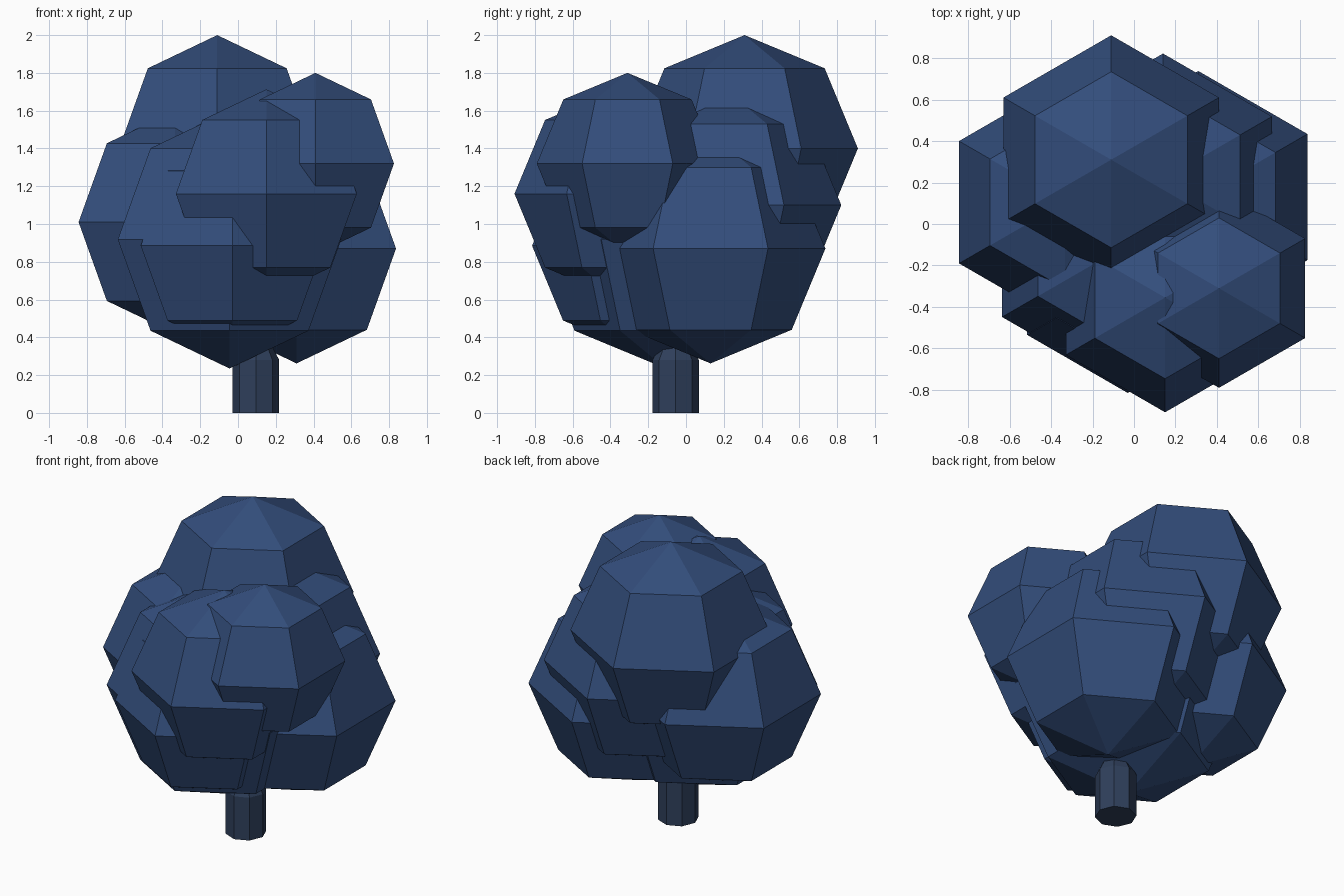
import bpy
import bmesh
import math

if "Cube" in bpy.data.objects:
    bpy.data.objects.remove(bpy.data.objects["Cube"])


def material(name, colour):
    m = bpy.data.materials.new(name)
    m.diffuse_color = (*colour, 1)
    m.use_nodes = True
    m.node_tree.nodes["Principled BSDF"].inputs["Base Color"].default_value = m.diffuse_color
    return m


leaf_blue = material("leaf blue", (0.033, 0.075, 0.200))
bark_blue = material("bark slate blue", (0.028, 0.050, 0.105))


def add_object(name, bm, mat):
    bmesh.ops.recalc_face_normals(bm, faces=bm.faces)
    mesh = bpy.data.meshes.new(name)
    bm.to_mesh(mesh)
    bm.free()
    mesh.materials.append(mat)
    ob = bpy.data.objects.new(name, mesh)
    bpy.context.collection.objects.link(ob)
    return ob


def leaf_ball(name, centre, radius):
    """Six-sided, four-band faceted ball with corners on the y axis."""
    bm = bmesh.new()
    bmesh.ops.create_uvsphere(bm, u_segments=6, v_segments=4, radius=radius)
    add_object(name, bm, leaf_blue).location = centre


# Foliage: overlapping faceted balls
for name, centre, radius in (
    ("crown_top", (-0.11, 0.31, 1.40), 0.60),
    ("crown_front_right", (0.41, -0.31, 1.32), 0.48),
    ("crown_front", (0.15, -0.355, 1.16), 0.553),
    ("crown_right", (0.31, 0.13, 0.87), 0.608),
    ("crown_core", (-0.045, -0.107, 0.918), 0.683),
    ("crown_front_low", (-0.03, -0.255, 0.885), 0.56),
    ("crown_left", (-0.333, 0.105, 1.01), 0.59),
    ("crown_back", (0.14, 0.215, 1.10), 0.607),
):
    leaf_ball(name, centre, radius)

# Trunk: eight-sided post with a faceted rounded top
bm = bmesh.new()
rings = []
for r, z in ((0.123, 0.0), (0.123, 0.28), (0.087, 0.35), (0.03, 0.39)):
    rings.append([bm.verts.new((r * math.cos(i * math.pi / 4),
                                r * math.sin(i * math.pi / 4), z))
                  for i in range(8)])
for low, high in zip(rings, rings[1:]):
    for i in range(8):
        j = (i + 1) % 8
        bm.faces.new((low[i], low[j], high[j], high[i]))
bm.faces.new(rings[0][::-1])
bm.faces.new(rings[-1])
add_object("trunk", bm, bark_blue).location = (0.095, -0.055, 0)
